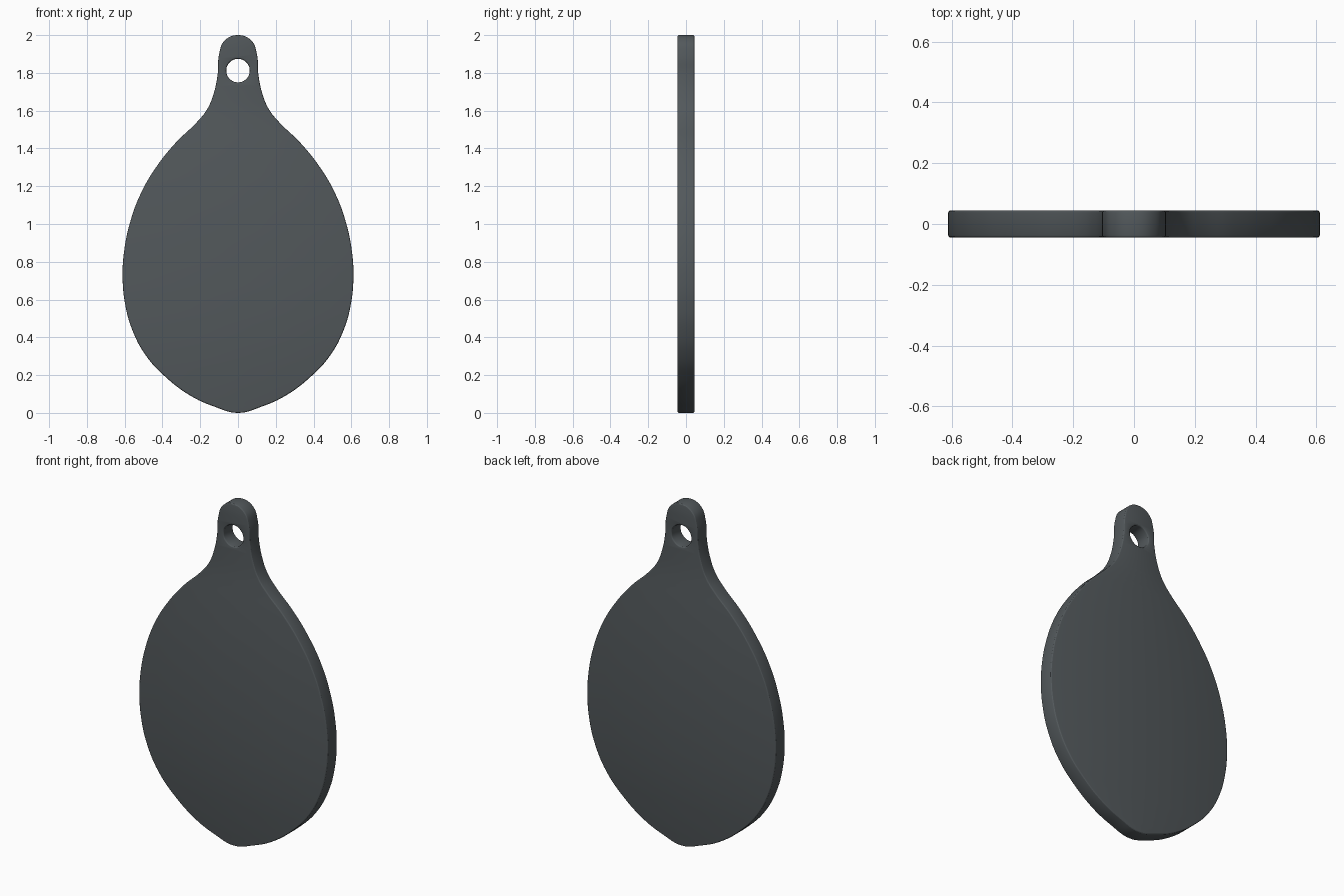
import bpy, bmesh, math

if "Cube" in bpy.data.objects:
    bpy.data.objects.remove(bpy.data.objects["Cube"])

BEVEL = 0.009
HALF_THICK = 0.045

# Right half of the outline (x, z), from below the top down to above the bottom tip
half = [(0.071, 1.971), (0.1, 1.9), (0.108, 1.79), (0.132, 1.68), (0.165, 1.605),
        (0.217, 1.54), (0.33, 1.43), (0.434, 1.30), (0.513, 1.165), (0.571, 1.01),
        (0.603, 0.855), (0.611, 0.715), (0.597, 0.573), (0.56, 0.44), (0.488, 0.304),
        (0.39, 0.196), (0.25, 0.09), (0.127, 0.034)]
outline = [(0, 2.0)] + half + [(0, 0)] + [(-x, z) for x, z in reversed(half)]

# Round hole in the hanging tab
hole = [(0.062 * math.cos(i * math.pi / 4), 1.812 + 0.062 * math.sin(i * math.pi / 4))
        for i in range(8)]

curve = bpy.data.curves.new("tag_plate", 'CURVE')
curve.dimensions = '2D'
curve.fill_mode = 'BOTH'
curve.extrude = HALF_THICK - BEVEL
curve.bevel_depth = BEVEL
curve.bevel_resolution = 2
curve.offset = -BEVEL


def add_loop(points, resolution):
    s = curve.splines.new('BEZIER')
    s.bezier_points.add(len(points) - 1)
    for bp, (x, z) in zip(s.bezier_points, points):
        bp.co = (x, z, 0)
        bp.handle_left_type = bp.handle_right_type = 'AUTO'
    s.use_cyclic_u = True
    s.resolution_u = resolution


add_loop(outline, 6)
add_loop(hole, 5)

# Turn the curve upright and make it a mesh
plate = bpy.data.objects.new("tag_plate", curve)
bpy.context.collection.objects.link(plate)
plate.rotation_euler = (math.radians(90), 0, 0)
bpy.context.view_layer.objects.active = plate
plate.select_set(True)
bpy.ops.object.convert(target='MESH')
plate = bpy.context.object
bpy.ops.object.transform_apply(location=False, rotation=True, scale=False)

# Weld the caps to the rim
bm = bmesh.new()
bm.from_mesh(plate.data)
bmesh.ops.remove_doubles(bm, verts=bm.verts, dist=0.0002)
bmesh.ops.recalc_face_normals(bm, faces=bm.faces)
bm.to_mesh(plate.data)
bm.free()
bpy.ops.object.shade_smooth_by_angle(angle=math.radians(20))

# Dark grey finish
mat = bpy.data.materials.new("dark_grey")
mat.diffuse_color = (0.085, 0.098, 0.105, 1)
mat.use_nodes = True
mat.node_tree.nodes["Principled BSDF"].inputs["Base Color"].default_value = mat.diffuse_color
plate.data.materials.clear()
plate.data.materials.append(mat)
